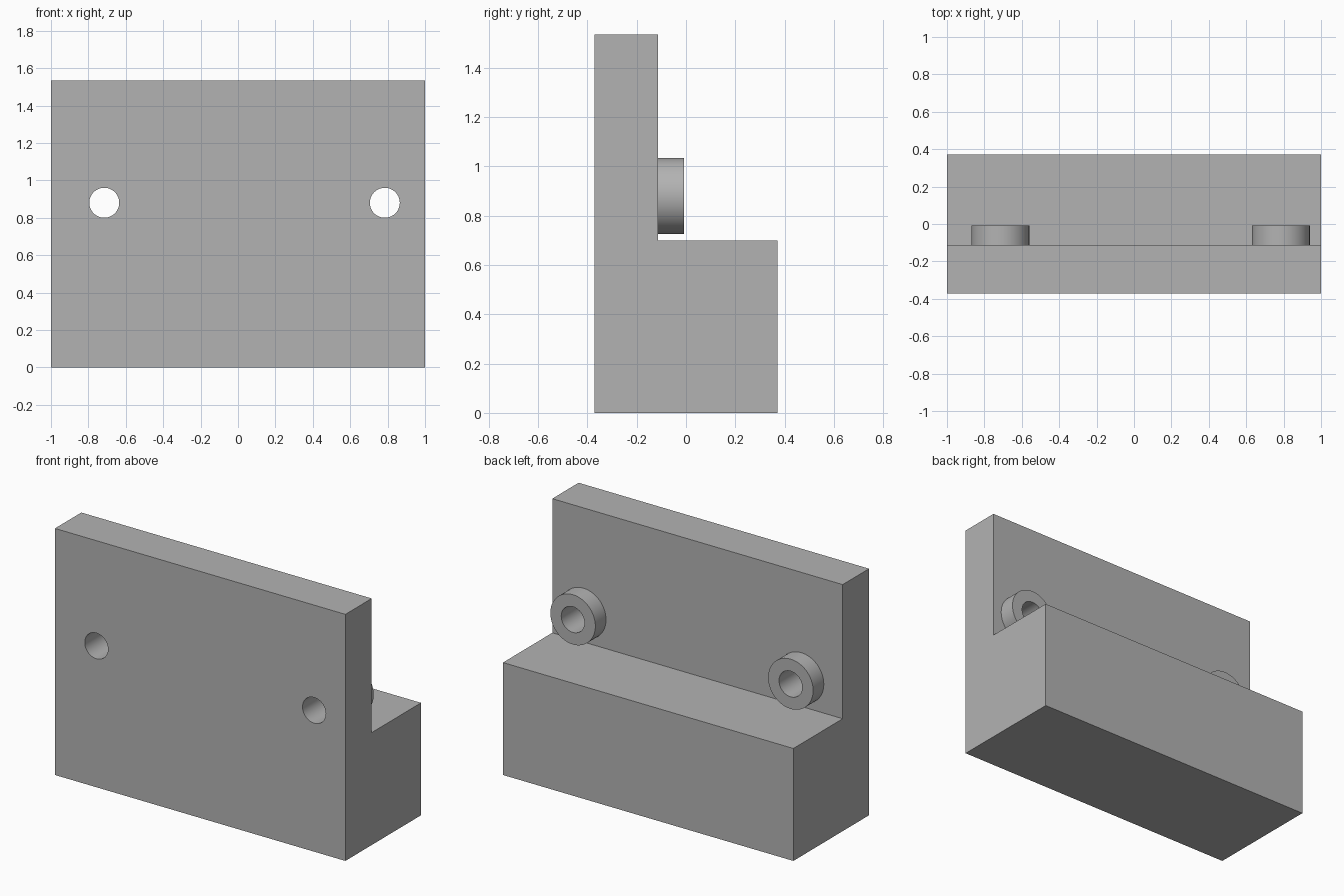
import bpy, bmesh, math
from mathutils import Matrix

cube = bpy.data.objects.get("Cube")
if cube:
    bpy.data.objects.remove(cube, do_unlink=True)

HOLES = {"right": -0.715, "left": 0.785}
HOLE_Z, HOLE_R, BOSS_R = 0.88, 0.08, 0.155
FRONT, WALL_BACK, BOSS_BACK, BACK = -0.372, -0.113, -0.008, 0.372
LEDGE, TOP = 0.7, 1.535

grey = bpy.data.materials.new("plain grey")
grey.use_nodes = True
grey.diffuse_color = (0.45, 0.45, 0.45, 1)
grey.node_tree.nodes["Principled BSDF"].inputs["Base Color"].default_value = grey.diffuse_color


def add_object(name, bm):
    bmesh.ops.recalc_face_normals(bm, faces=bm.faces)
    mesh = bpy.data.meshes.new(name)
    bm.to_mesh(mesh)
    bm.free()
    mesh.materials.append(grey)
    obj = bpy.data.objects.new(name, mesh)
    bpy.context.collection.objects.link(obj)
    return obj


def cylinder(name, x, radius, y0, y1):
    bm = bmesh.new()
    place = Matrix.Translation((x, (y0 + y1) / 2, HOLE_Z)) @ Matrix.Rotation(math.pi / 2, 4, "X")
    bmesh.ops.create_cone(bm, cap_ends=True, segments=64, radius1=radius,
                          radius2=radius, depth=y1 - y0, matrix=place)
    return add_object(name, bm)


def cut(obj, cutter):
    mod = obj.modifiers.new("bolt hole", "BOOLEAN")
    mod.operation, mod.solver, mod.object = "DIFFERENCE", "EXACT", cutter


def smooth(obj):
    bpy.ops.object.select_all(action="DESELECT")
    obj.select_set(True)
    bpy.context.view_layer.objects.active = obj
    for mod in list(obj.modifiers):
        bpy.ops.object.modifier_apply(modifier=mod.name)
    bpy.ops.object.shade_smooth_by_angle(angle=math.radians(30))


# Stepped block: an L profile swept along x
bm = bmesh.new()
profile = [(FRONT, 0), (BACK, 0), (BACK, LEDGE), (WALL_BACK, LEDGE), (WALL_BACK, TOP), (FRONT, TOP)]
face = bm.faces.new([bm.verts.new((-1, y, z)) for y, z in profile])
swept = bmesh.ops.extrude_face_region(bm, geom=[face])["geom"]
bmesh.ops.translate(bm, vec=(2, 0, 0), verts=[v for v in swept if isinstance(v, bmesh.types.BMVert)])
block = add_object("stepped_block", bm)

# Round bosses behind the wall, drilled through together with it
parts = [block]
for side, x in HOLES.items():
    cutter = cylinder(side + "_hole_cutter", x, HOLE_R, FRONT - 0.1, BOSS_BACK + 0.1)
    cutter.hide_render = True
    boss = cylinder(side + "_boss", x, BOSS_R, WALL_BACK, BOSS_BACK)
    cut(block, cutter)
    cut(boss, cutter)
    parts.append(boss)

for part in parts:
    smooth(part)
for side in HOLES:
    bpy.data.objects.remove(bpy.data.objects[side + "_hole_cutter"], do_unlink=True)
